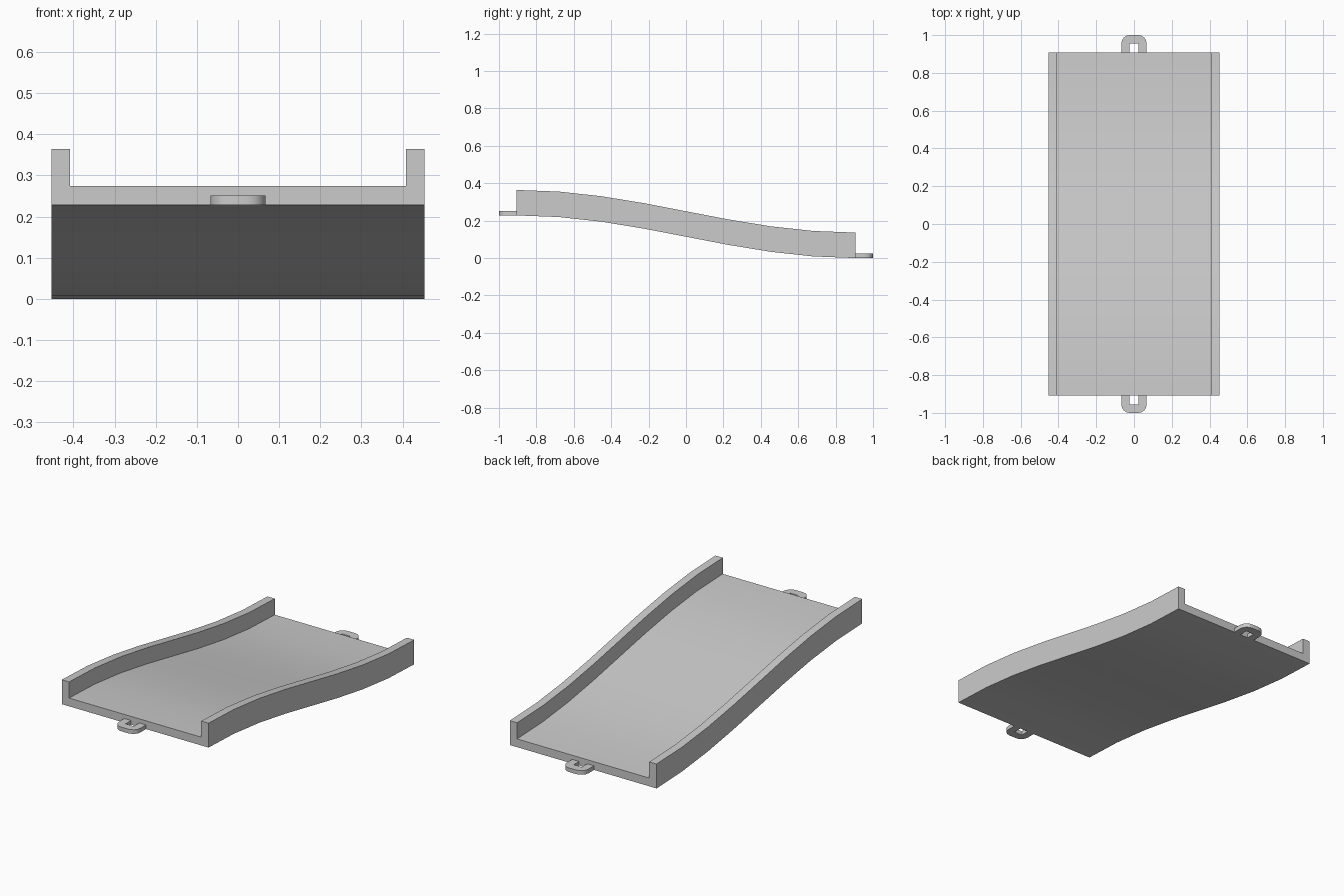
import bpy
import math

if "Cube" in bpy.data.objects:
    bpy.data.objects.remove(bpy.data.objects["Cube"])

END = 0.907      # half length of the deck
RISE = 0.228     # height difference between the two ends
HALF_W = 0.453
SEGMENTS = 8


def make_object(name, verts, faces):
    mesh = bpy.data.meshes.new(name)
    mesh.from_pydata(verts, [], faces)
    mesh.update()
    obj = bpy.data.objects.new(name, mesh)
    bpy.context.collection.objects.link(obj)
    bpy.ops.object.select_all(action='DESELECT')
    obj.select_set(True)
    bpy.context.view_layer.objects.active = obj
    bpy.ops.object.mode_set(mode='EDIT')
    bpy.ops.mesh.select_all(action='SELECT')
    bpy.ops.mesh.normals_make_consistent(inside=False)
    bpy.ops.object.mode_set(mode='OBJECT')
    bpy.ops.object.shade_smooth_by_angle(angle=math.radians(30))
    return obj


def loft(name, rings):
    """Closed solid through a list of equal-sized rings."""
    n = len(rings[0])
    verts = [p for ring in rings for p in ring]
    faces = [(k * n + i, k * n + (i + 1) % n, (k + 1) * n + (i + 1) % n, (k + 1) * n + i)
             for k in range(len(rings) - 1) for i in range(n)]
    faces += [tuple(range(n)), tuple(range(len(verts) - n, len(verts)))]
    return make_object(name, verts, faces)


# Track: U-shaped section swept along a cosine slope
inner = HALF_W - 0.045
half = [(HALF_W, 0), (HALF_W, 0.136), (inner, 0.136), (inner, 0.046)]
section = half + [(-x, z) for x, z in reversed(half)]
rings = []
for k in range(SEGMENTS + 1):
    t = k / SEGMENTS
    y = -END + 2 * END * t
    base = RISE * (1 + math.cos(math.pi * t)) / 2
    rings.append([(x, y, base + z) for x, z in section])
loft("sloped_track", rings)


# Connector loops: C-shaped tab with rounded outer corners at each end
def connector(name, side, base):
    r, w, hole = 0.045, 0.067, 0.025
    arc = [(w - r + r * math.cos(a), 1 - r + r * math.sin(a))
           for a in (math.radians(22.5 * i) for i in range(5))]
    right = [(hole, 0.955), (hole, END), (w, END)] + arc
    outline = right + [(-x, y) for x, y in reversed(right)]
    loft(name, [[(x, side * y, base + z) for x, y in outline] for z in (0, 0.023)])


connector("upper_connector", -1, RISE)
connector("lower_connector", 1, 0)
